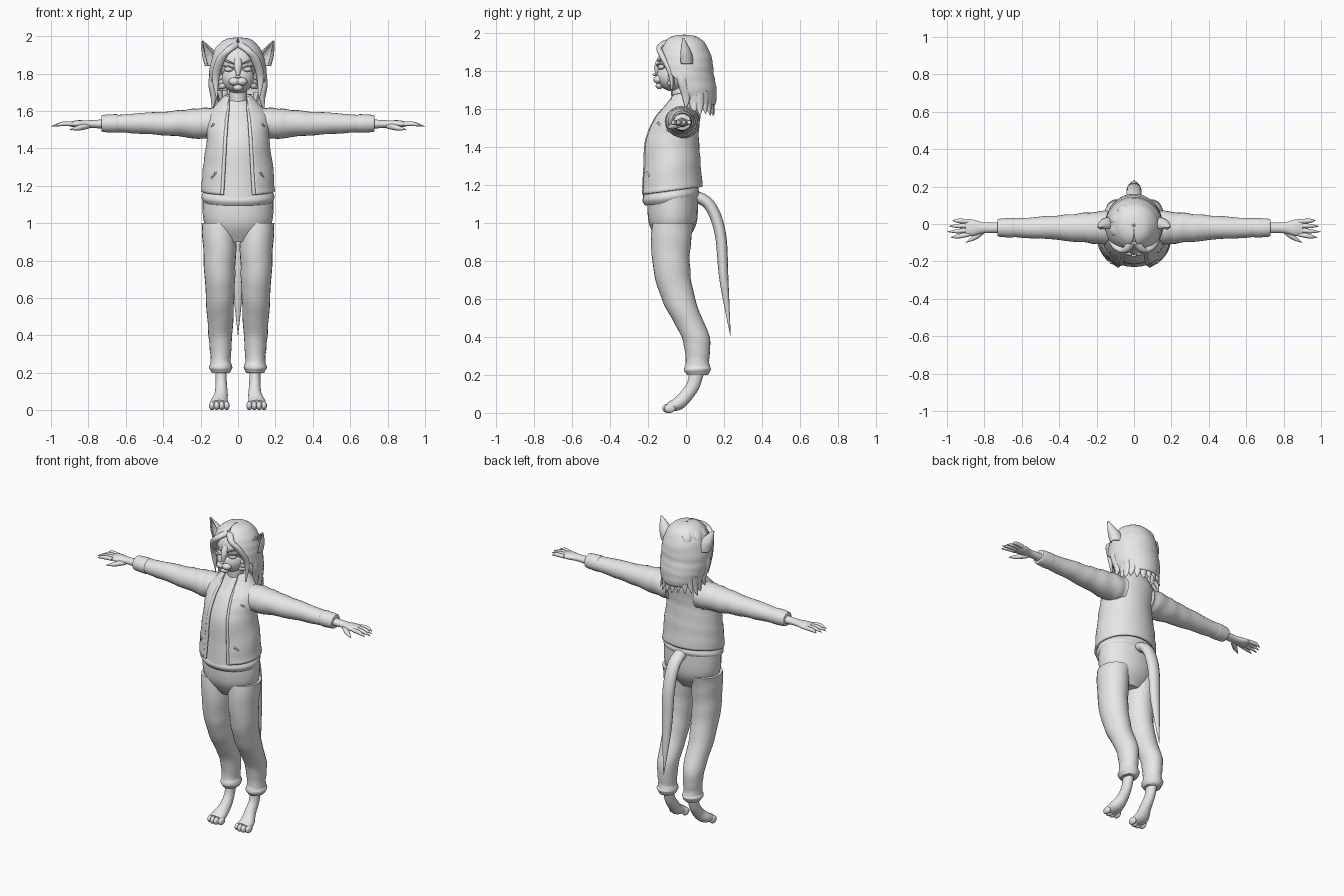
import bpy, bmesh, math, random
from mathutils import Vector

random.seed(4)
cube = bpy.data.objects.get("Cube")
if cube:
    bpy.data.objects.remove(cube, do_unlink=True)

X, Y, Z = Vector((1, 0, 0)), Vector((0, 1, 0)), Vector((0, 0, 1))
grey = bpy.data.materials.new("plain_grey")
grey.use_nodes = True
grey.diffuse_color = (.8, .8, .8, 1)
grey.node_tree.nodes["Principled BSDF"].inputs["Base Color"].default_value = grey.diffuse_color


def finish(name, bm, mirror=False, thick=0):
    if not thick:
        bmesh.ops.recalc_face_normals(bm, faces=bm.faces)
    mesh = bpy.data.meshes.new(name)
    bm.to_mesh(mesh)
    bm.free()
    obj = bpy.data.objects.new(name, mesh)
    bpy.context.collection.objects.link(obj)
    mesh.materials.append(grey)
    bpy.ops.object.select_all(action="DESELECT")
    obj.select_set(True)
    bpy.context.view_layer.objects.active = obj
    bpy.ops.object.shade_smooth_by_angle(angle=math.radians(50))
    if thick:
        solid = obj.modifiers.new("thickness", "SOLIDIFY")
        solid.thickness, solid.offset = thick, 0
    if mirror:
        obj.modifiers.new("mirror", "MIRROR")


def smooth_rows(rows, steps):
    """Catmull-Rom interpolation of every value in the rows."""
    out = []
    last = len(rows) - 1
    for i in range(last):
        before, start, end, after = (rows[min(max(i + k, 0), last)] for k in (-1, 0, 1, 2))
        for s in range(steps):
            t = s / steps
            out.append([q + t * (r - p + t * (2 * p - 5 * q + 4 * r - w + t * (3 * (q - r) + w - p))) / 2
                        for p, q, r, w in zip(before, start, end, after)])
    return out + [list(rows[-1])]


def loft(name, rows, axis=None, side=X, mirror=False, segs=24, steps=6, fold=0, tilt=0, thick=0):
    """Skin ellipses (x, y, z, half width, half depth, front gap angle if it is an open shell)."""
    rows = smooth_rows(rows, steps)
    bm = bmesh.new()
    rings = []
    for i, row in enumerate(rows):
        centre = Vector(row[:3])
        ahead, behind = rows[min(i + 1, len(rows) - 1)], rows[max(i - 1, 0)]
        tangent = axis or (Vector(ahead[:3]) - Vector(behind[:3])).normalized()
        across = tangent.cross(side).normalized()
        gap = row[5] if thick else 0
        ring = []
        for k in range(segs + bool(thick)):
            turn = gap + (math.tau - 2 * gap) * k / segs
            ripple = 1 + fold * math.sin(1.4 * i + 2 * math.sin(turn + i * .3))
            offset = side * row[3] * math.sin(turn) - across * row[4] * math.cos(turn)
            point = centre + offset * ripple
            point.z += tilt * (point.y - centre.y)
            ring.append(bm.verts.new(point))
        rings.append(ring)
    count = len(rings[0])
    for lower, upper in zip(rings, rings[1:]):
        for k in range(segs):
            n = (k + 1) % count
            bm.faces.new((lower[k], lower[n], upper[n], upper[k]))
    if not thick:
        bm.faces.new(rings[0])
        bm.faces.new(rings[-1])
    finish(name, bm, mirror, thick)


def strand(name, points, radius, flat=1, side=X, mirror=False):
    """Tube along the points that tapers towards its end."""
    rows = []
    for i, point in enumerate(points):
        r = radius * (1 - (i / (len(points) - 1)) ** 5) + .001
        rows.append((*point, r, r * flat))
    loft(name, rows, side=side, mirror=mirror, segs=12)


def ball(name, position, size, mirror=False):
    bm = bmesh.new()
    bmesh.ops.create_uvsphere(bm, u_segments=24, v_segments=16, radius=1)
    for vert in bm.verts:
        vert.co = Vector(c * s + p for c, s, p in zip(vert.co, size, position))
    finish(name, bm, mirror)


# Trousers
legs = [(.06, .2, .05), (.06, .23, .065), (.06, .27, .056), (.05, .4, .067),
        (-.04, .6, .08), (-.08, .8, .09), (-.07, 1, .1)]
loft("trouser_legs", [(.09 + z / 100, y, z, r * .95, r * 1.1) for y, z, r in legs],
     axis=Z, mirror=True, fold=.02)
hips = [(.9, .1), (1, .18), (1.15, .19)]
loft("trouser_hips", [(0, -.07, z, width, width * .7) for z, width in hips], axis=Z)

# Feet and toes
loft("feet", [(.09, .06, .24, .03, .04), (.09, .04, .15, .03, .035), (.09, 0, .09, .035, .035),
              (.1, -.04, .05, .045, .035), (.1, -.09, .03, .05, .025)], mirror=True)
for i in range(4):
    spread = i - 1.5
    ball(f"toe_{i}", (.1 + spread * .026, -.1 + abs(spread) / 100, .024), (.016, .03, .024), mirror=True)

# Tail
strand("tail", [(0, .02, 1.15), (0, .12, 1.1), (0, .18, .95), (0, .2, .7), (0, .235, .4)], .04, flat=.75)

# Open jacket, its opening narrowing towards the collar
torso = [(-.08, 1.17, .19, .16), (-.08, 1.3, .18, .15), (-.08, 1.45, .16, .14),
         (-.05, 1.56, .16, .12), (-.03, 1.62, .12, .09), (-.02, 1.68, .065, .055)]
tilt = .13
jacket, zip_edge = [], []
for i, (y, z, width, depth) in enumerate(torso):
    gap = math.asin((.085 - i * .008) / width)
    front = depth * math.cos(gap)
    jacket.append((0, y, z, width, depth, gap))
    zip_edge.append((width * math.sin(gap), y - front, z - tilt * front))
loft("jacket_body", jacket, axis=Z, tilt=tilt, segs=48, fold=.008, thick=.014)
strand("jacket_zip_edges", zip_edge, .009, mirror=True)
strand("jacket_pocket_seams", [(.12, -.21, 1.27), (.17, -.15, 1.2)], .005, mirror=True)
strand("jacket_chest_seams", [(.13, -.15, 1.53), (.17, -.09, 1.48)], .005, mirror=True)

# Shirt under the jacket, with a rolled lower band
loft("shirt", [(0, y, z - .02, width * .92, depth * .92) for y, z, width, depth in torso],
     axis=Z, tilt=tilt, segs=32)
band = [(1.11, .18), (1.14, .195), (1.18, .18)]
loft("shirt_band", [(0, -.08, z, width, width - .045) for z, width in band], axis=Z, tilt=tilt, segs=32)

# Sleeves with cuffs
sleeve = [(.1, .09), (.2, .086), (.4, .066), (.7, .046)]
cuff = [(.64, .045), (.65, .052), (.72, .048), (.73, .04)]
for name, profile, fold in (("sleeves", sleeve, .03), ("sleeve_cuffs", cuff, 0)):
    loft(name, [(x, -.02, 1.533, r, r * .95) for x, r in profile],
         axis=X, side=Y, mirror=True, fold=fold, steps=8)

# Hands
palm = [(.71, .03, .025), (.8, .028, .02), (.86, .043, .02), (.9, .04, .012)]
loft("hands", [(x, -.02, 1.53, width, depth) for x, width, depth in palm], axis=X, side=Y, mirror=True)
for i, tip in enumerate((.97, .99, 1, .98)):
    y = .014 - i * .023
    strand(f"finger_{i}", [(.88, y, 1.53), (.94, y * 1.2, 1.53), (tip, y * 1.3, 1.517)],
           .011, side=Y, mirror=True)
strand("thumbs", [(.8, -.03, 1.52), (.85, -.07, 1.51), (.9, -.1, 1.5)], .014, side=Z, mirror=True)

# Neck and head
loft("neck", [(0, -.02, 1.6, .05, .05), (0, -.03, 1.76, .045, .05)], axis=Z)
ball("skull", (0, -.03, 1.86), (.11, .11, .11))
ball("jaw", (0, -.07, 1.775), (.088, .085, .08))

# Face
strand("nose_bridge", [(0, -.12, 1.88), (0, -.145, 1.83), (0, -.16, 1.77)], .02)
ball("nose", (0, -.167, 1.783), (.014, .009, .008))
ball("muzzle", (.02, -.145, 1.757), (.03, .027, .022), mirror=True)
ball("chin", (0, -.14, 1.725), (.026, .02, .018))
ball("eyes", (.048, -.13, 1.823), (.026, .018, .014), mirror=True)
strand("upper_eyelids", [(.02, -.145, 1.825), (.05, -.148, 1.838), (.085, -.12, 1.84)], .005, mirror=True)
strand("eyebrows", [(.02, -.143, 1.85), (.05, -.138, 1.863), (.09, -.11, 1.88)], .007, mirror=True)
for i in range(3):
    z = 1.785 - i * .022
    strand(f"cheek_tuft_{i}", [(.065, -.085, z), (.09, -.075, z - .01), (.11, -.065, z - .02)],
           .015, side=Y, mirror=True)

# Ears, hollow at the front
ear = [(.13, 0, 1.84, .043), (.15, -.005, 1.9, .038), (.19, -.015, 1.973, .002)]
loft("ears", [(x, y, z, r, r * .8, math.pi / 4) for x, y, z, r in ear], axis=Z, mirror=True, thick=.008)

# Hair cap: a dome with an opening around the face that closes towards the crown
cap = []
for i in range(12):
    rise = math.radians(-48 + i * 12.5)
    height, reach = math.sin(rise), math.cos(rise) ** .7
    gap = min(84, max(1, 65 - 65 * height))
    back = max(0, -height) * .06 - .01
    cap.append((0, back, 1.78 + height * .205, reach * .146, reach * .148, math.radians(gap)))
loft("hair_cap", cap, axis=Z, segs=48, steps=3, fold=.009, thick=.016)

# Swept fringe and side locks
strand("fringe", [(.01, -.1, 1.955), (.05, -.14, 1.925), (.09, -.125, 1.88), (.12, -.08, 1.78),
                  (.11, -.075, 1.65)], .025, flat=.6, mirror=True)
strand("side_locks", [(.125, -.03, 1.84), (.14, -.02, 1.75), (.13, 0, 1.67), (.14, 0, 1.6)],
       .025, flat=.7, side=Y, mirror=True)


def hair_ring(name, count, first, last, path, centre, squash, radius, flat):
    """Locks fanned round the head, each following (reach, height) points."""
    for i in range(count):
        turn = math.radians(first + (last - first) * i / (count - 1))
        sine, cosine = math.sin(turn), -math.cos(turn)
        drop = random.uniform(-.015, .015)
        points = [(sine * reach, centre + cosine * reach * squash, z + drop) for reach, z in path]
        strand(f"{name}_{i}", points, radius, flat, side=Vector((-cosine, sine, 0)))


hair_ring("nape_lock", 11, 88, 272, [(.125, 1.7), (.12, 1.64), (.14, 1.575)], .045, .75, .025, .6)
hair_ring("crown_lock", 7, 75, 285, [(.07, 1.955), (.12, 1.91), (.14, 1.77)], -.01, 1, .025, .4)
